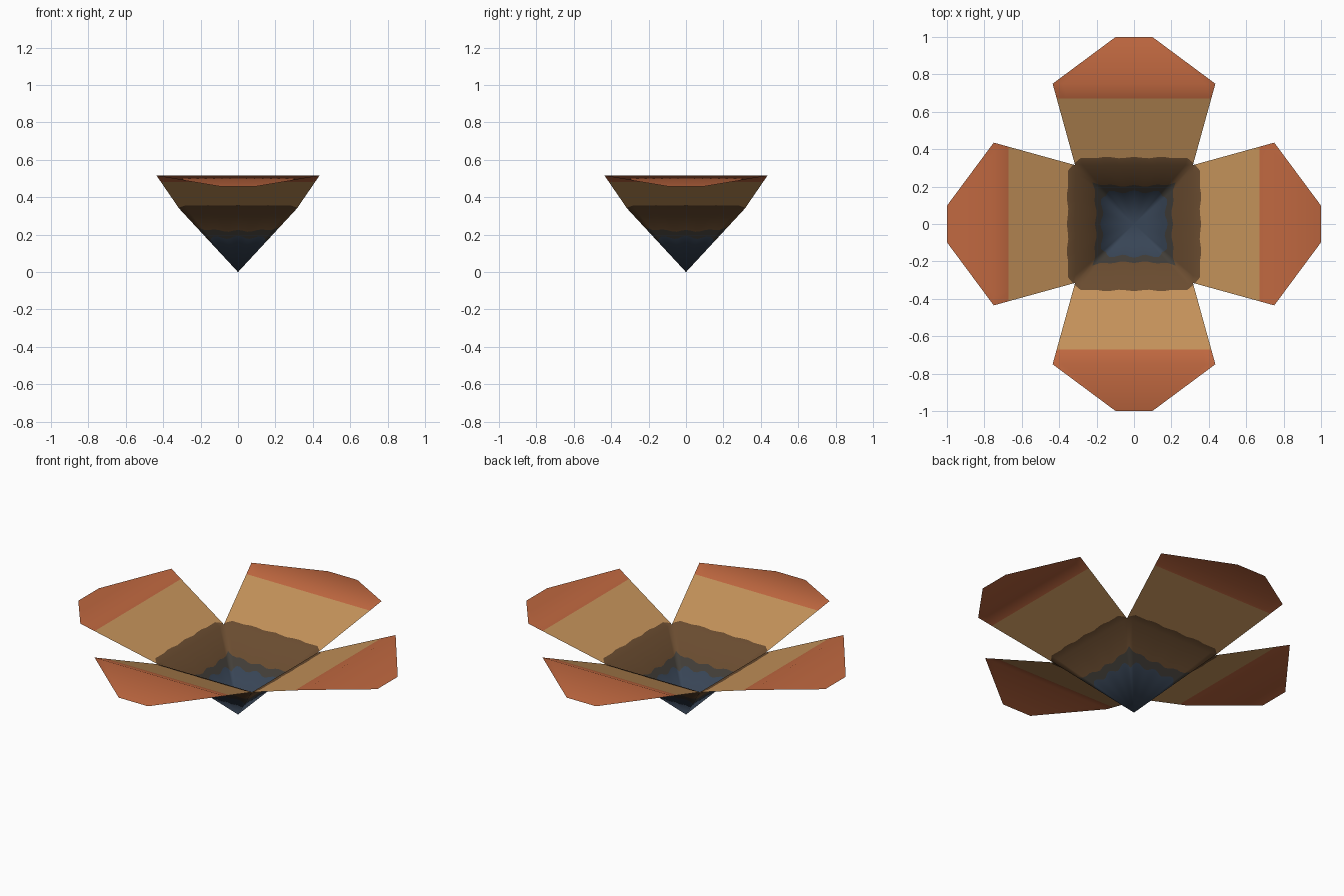
import bpy, bmesh, math

if "Cube" in bpy.data.objects:
    bpy.data.objects.remove(bpy.data.objects["Cube"])


def material(name, r, g, b):
    lin = [((c / 255 + 0.055) / 1.055) ** 2.4 for c in (r, g, b)]
    m = bpy.data.materials.new(name)
    m.diffuse_color = (*lin, 1)
    m.use_nodes = True
    m.node_tree.nodes["Principled BSDF"].inputs["Base Color"].default_value = m.diffuse_color
    return m


mats = [material("slate blue", 56, 69, 86), material("dark grey brown", 66, 62, 56),
        material("dark brown", 106, 76, 48), material("tan", 196, 146, 90),
        material("burnt orange", 192, 104, 64)]

# Petal side profile: distance from centre, half width, height
PROFILE = [(0, 0, 0), (0.315, 0.315, 0.34), (0.75, 0.435, 0.515), (1.0, 0.098, 0.458)]


def profile(d):
    for a, b in zip(PROFILE, PROFILE[1:]):
        if d <= b[0]:
            t = (d - a[0]) / (b[0] - a[0])
            return a[1] + t * (b[1] - a[1]), a[2] + t * (b[2] - a[2])
    return PROFILE[-1][1:]


# Rows across the petal; colour borders are slightly ragged
ROWS = [lambda u: 0,
        lambda u: 0.172 - 0.015 * u ** 6 + 0.008 * math.cos(9 * u),
        lambda u: 0.204 + 0.018 * u ** 4 + 0.005 * math.cos(11 * u),
        lambda u: 0.315,
        lambda u: 0.355 - 0.03 * u ** 12 + 0.004 * math.cos(14 * u),
        lambda u: 0.67,
        lambda u: 0.75,
        lambda u: 1.0]
BANDS = [0, 1, 2, 2, 3, 4, 4]
COLS = 16

# Four petals joined at the pointed, pyramid-shaped cup
bm = bmesh.new()
for k in range(4):
    ca, sa = round(math.cos(k * math.pi / 2)), round(math.sin(k * math.pi / 2))
    grid = []
    for row in ROWS:
        line = []
        for i in range(COLS + 1):
            u = -1 + 2 * i / COLS
            d = row(u)
            w, z = profile(d)
            line.append(bm.verts.new((d * ca - u * w * sa, d * sa + u * w * ca, z)))
        grid.append(line)
    for r, band in enumerate(BANDS):
        for i in range(COLS):
            f = bm.faces.new((grid[r][i], grid[r + 1][i], grid[r + 1][i + 1], grid[r][i + 1]))
            f.material_index = band
            f.smooth = True
bmesh.ops.remove_doubles(bm, verts=bm.verts, dist=1e-4)

mesh = bpy.data.meshes.new("flower_petals")
bm.to_mesh(mesh)
bm.free()
for m in mats:
    mesh.materials.append(m)
bpy.context.collection.objects.link(bpy.data.objects.new("flower_petals", mesh))
